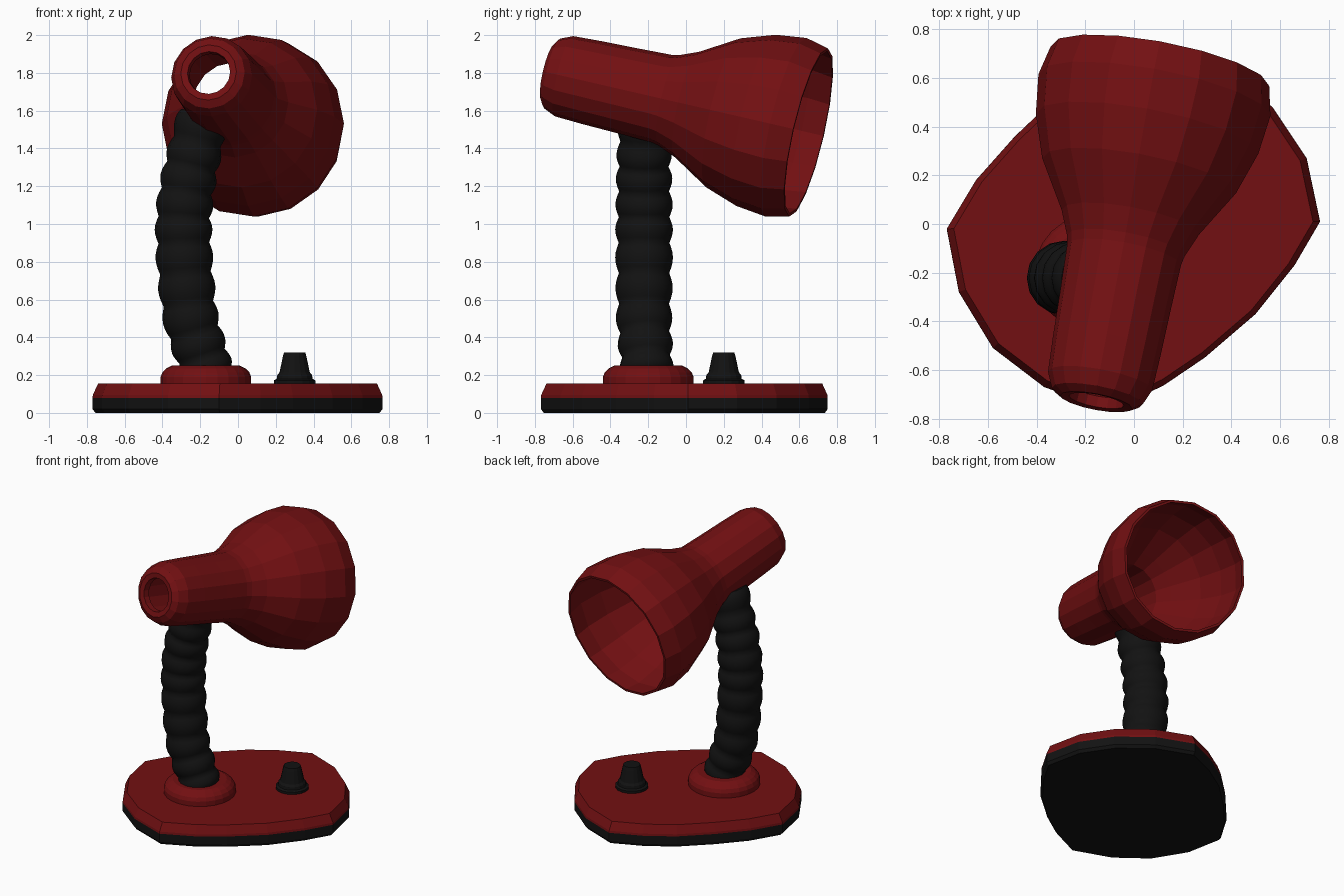
import bpy, bmesh, math
from mathutils import Vector

if "Cube" in bpy.data.objects:
    bpy.data.objects.remove(bpy.data.objects["Cube"])


def material(name, col):
    m = bpy.data.materials.new(name)
    m.diffuse_color = (*col, 1)
    m.use_nodes = True
    m.node_tree.nodes["Principled BSDF"].inputs["Base Color"].default_value = m.diffuse_color
    return m


RED = material("red_paint", (0.17, 0.005, 0.006))
BLACK = material("black_rubber", (0.006, 0.006, 0.006))


def loft(name, loops, mat, smooth=False, caps=True, closed=False):
    """Skin a list of equal-length point loops."""
    bm = bmesh.new()
    rings = [[bm.verts.new(p) for p in loop] for loop in loops]
    n = len(rings[0])
    pairs = list(zip(rings, rings[1:]))
    if closed:
        pairs.append((rings[-1], rings[0]))
    for a, b in pairs:
        for i in range(n):
            j = (i + 1) % n
            bm.faces.new((a[i], a[j], b[j], b[i]))
    if caps and not closed:
        bm.faces.new(rings[0][::-1])
        bm.faces.new(rings[-1])
    bmesh.ops.recalc_face_normals(bm, faces=bm.faces)
    for f in bm.faces:
        f.smooth = smooth and len(f.verts) == 4
    me = bpy.data.meshes.new(name)
    bm.to_mesh(me)
    bm.free()
    me.materials.append(mat)
    ob = bpy.data.objects.new(name, me)
    bpy.context.collection.objects.link(ob)
    return ob


def ring(centre, axis, r, n):
    """Circle of n points around an axis."""
    axis = Vector(axis).normalized()
    u = Vector((1, 0, 0))
    u = (u - axis * u.dot(axis)).normalized()
    v = axis.cross(u)
    return [Vector(centre) + r * (math.cos(a) * u + math.sin(a) * v)
            for a in (2 * math.pi * i / n for i in range(n))]


def lathe(name, origin, axis, profile, mat, n=16, **kw):
    """Revolve (distance along axis, radius) pairs."""
    d = Vector(axis).normalized()
    return loft(name, [ring(Vector(origin) + d * s, d, r, n) for s, r in profile], mat, **kw)


# Base: rounded diagonal slab with a black foot
outline = [(-0.77, -0.02), (-0.72, -0.28), (-0.58, -0.51), (-0.37, -0.67), (-0.10, -0.768),
           (0.12, -0.665), (0.29, -0.55), (0.50, -0.37), (0.66, -0.17),
           (0.765, 0.01), (0.71, 0.27), (0.57, 0.48), (0.36, 0.65), (0.10, 0.75),
           (-0.11, 0.66), (-0.30, 0.54), (-0.49, 0.36), (-0.65, 0.18)]


def slab(name, layers, mat):
    loft(name, [[(x * k, y * k, z) for x, y in outline] for z, k in layers], mat)


slab("base_foot", [(0, 0.98), (0.02, 1), (0.08, 1)], BLACK)
slab("base_plate", [(0.08, 1), (0.095, 0.998), (0.155, 0.962)], RED)

# Collar where the neck meets the base
lathe("neck_collar", (-0.17, -0.20, 0), (0, 0, 1),
      [(0.15, 0.24), (0.19, 0.24), (0.215, 0.23), (0.235, 0.21), (0.25, 0.18)], RED, n=24)

# Switch knob
lathe("switch_knob", (0.30, 0.20, 0), (0, 0, 1),
      [(0.15, 0.11), (0.172, 0.11), (0.18, 0.095), (0.2, 0.092), (0.215, 0.08),
       (0.30, 0.062), (0.32, 0.056)], BLACK)

# Ribbed flexible neck following a gentle bend
path = [(-0.155, 0.20), (-0.20, 0.33), (-0.25, 0.50), (-0.275, 0.70), (-0.287, 0.90),
        (-0.285, 1.07), (-0.262, 1.24), (-0.225, 1.40), (-0.18, 1.58)]


def on_path(t):
    """Catmull-Rom point on the neck path, t in 0..1."""
    f = t * (len(path) - 1)
    i = min(int(f), len(path) - 2)
    f -= i
    p = [Vector(path[min(max(i + k, 0), len(path) - 1)]) for k in (-1, 0, 1, 2)]
    q = 0.5 * (2 * p[1] + (p[2] - p[0]) * f + (2 * p[0] - 5 * p[1] + 4 * p[2] - p[3]) * f * f
               + (3 * p[1] - p[0] - 3 * p[2] + p[3]) * f ** 3)
    return Vector((q.x, -0.205 - 0.017 * min(1, t * 4), q.y))


RIBS, STEPS = 10, 6
loops = []
for k in range(RIBS * STEPS + 1):
    t = k / (RIBS * STEPS)
    tangent = on_path(min(1, t + 0.01)) - on_path(max(0, t - 0.01))
    r = 0.122 + 0.012 * math.sin(math.pi * t) + 0.019 * abs(math.sin(math.pi * k / STEPS))
    loops.append(ring(on_path(t), tangent, r, 16))
loft("flexible_neck", loops, BLACK, smooth=True)

# Hollow lamp head: outer skin from back hole to rim, then the inner skin back again
outer = [(-0.685, 0.115), (-0.69, 0.15), (-0.665, 0.19), (-0.60, 0.218), (-0.45, 0.225),
         (-0.25, 0.231), (-0.06, 0.238), (-0.02, 0.246), (0.08, 0.287), (0.28, 0.405),
         (0.46, 0.465), (0.626, 0.485), (0.75, 0.457)]
inner = [(0.75, 0.44), (0.626, 0.462), (0.46, 0.442), (0.28, 0.382), (0.08, 0.262),
         (-0.02, 0.205), (-0.25, 0.19), (-0.60, 0.18), (-0.64, 0.112)]
lathe("lamp_head", (-0.03, -0.07, 1.65), (0.19, 1, -0.23), outer + inner, RED, closed=True)
